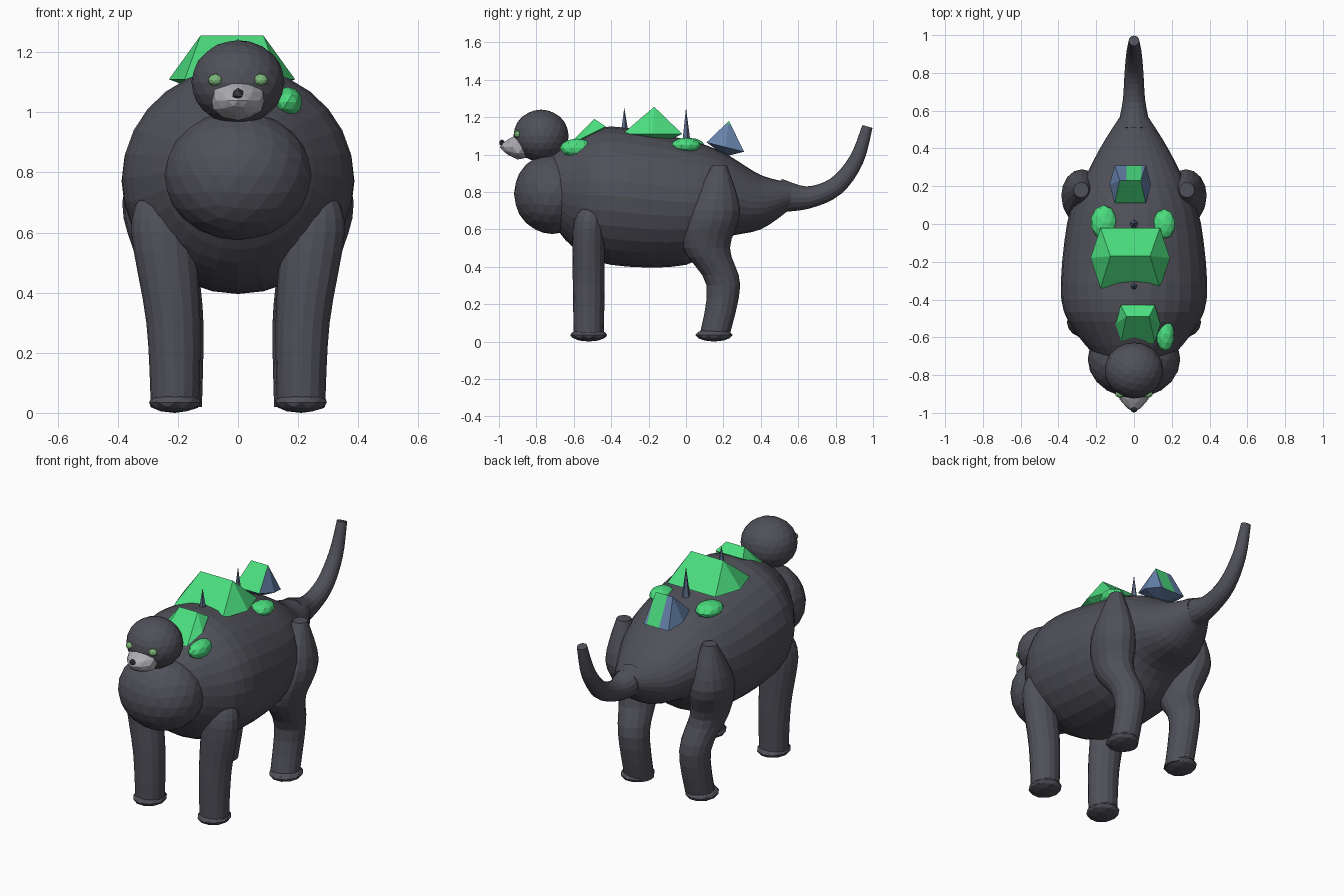
import bpy, bmesh, math
from mathutils import Vector, Matrix

default_cube = bpy.data.objects.get("Cube")
if default_cube:
    bpy.data.objects.remove(default_cube, do_unlink=True)


def material(name, *rgb):
    mat = bpy.data.materials.new(name)
    mat.use_nodes = True
    mat.diffuse_color = (*rgb, 1)
    shader = mat.node_tree.nodes["Principled BSDF"]
    shader.inputs["Base Color"].default_value = (*rgb, 1)
    return mat


hide = material("charcoal hide", 0.08, 0.08, 0.1)
green = material("bright green crystal", 0.07, 0.72, 0.21)
blue = material("slate blue crystal", 0.13, 0.22, 0.4)
pale = material("pale grey muzzle", 0.42, 0.42, 0.45)
dark = material("dark nose", 0.05, 0.05, 0.06)
dull_green = material("dull green eye", 0.2, 0.48, 0.19)
dark_blue = material("dark blue spike", 0.11, 0.15, 0.25)

SIDEWAYS = Vector((1, 0, 0))
BACKWARD = Vector((0, 1, 0))
UPWARD = Vector((0, 0, 1))


def finish(bm, name, *materials):
    bmesh.ops.recalc_face_normals(bm, faces=bm.faces[:])
    mesh = bpy.data.meshes.new(name)
    bm.to_mesh(mesh)
    bm.free()
    for mat in materials:
        mesh.materials.append(mat)
    obj = bpy.data.objects.new(name, mesh)
    bpy.context.collection.objects.link(obj)
    return obj


def smooth_rows(rows, steps=4):
    """Blend a few control rows into a smooth series."""
    rows = [Vector(row) for row in rows]
    last = len(rows) - 1
    result = []
    for i in range(last):
        start, end = rows[i], rows[i + 1]
        slope_in = (end - rows[max(i - 1, 0)]) / 2
        slope_out = (rows[min(i + 2, last)] - start) / 2
        for step in range(steps):
            t = step / steps
            ease = t * t * (3 - 2 * t)
            result.append(start.lerp(end, ease)
                          + slope_in * t * (1 - t) ** 2
                          - slope_out * t * t * (1 - t))
    return result + [rows[last]]


def tube(name, rows, mat, axis=None, sides=16):
    """Skin elliptical rings: x, y, z, half width, half depth."""
    bm = bmesh.new()
    rows = smooth_rows(rows)
    centres = [Vector(row[:3]) for row in rows]
    rings = []
    for i, (centre, row) in enumerate(zip(centres, rows)):
        along = axis or centres[min(i + 1, len(rows) - 1)] - centres[max(i - 1, 0)]
        other = SIDEWAYS.cross(along).normalized()
        angles = [math.tau * k / sides for k in range(sides)]
        rings.append([bm.verts.new(centre + SIDEWAYS * row[3] * math.cos(angle)
                                   + other * row[4] * math.sin(angle))
                      for angle in angles])
    for ring, following in zip(rings, rings[1:]):
        for k in range(sides):
            n = (k + 1) % sides
            bm.faces.new((ring[k], ring[n], following[n], following[k]))
    bm.faces.new(rings[0])
    bm.faces.new(rings[-1])
    return finish(bm, name, mat)


def ball(name, centre, radii, mat, detail=3, taper=0):
    """Faceted ellipsoid, optionally narrowed towards the front."""
    bm = bmesh.new()
    bmesh.ops.create_icosphere(bm, subdivisions=detail, radius=1)
    for vert in bm.verts:
        narrow = 1 - taper * max(0, -vert.co.y)
        vert.co.x *= narrow
        vert.co.z *= narrow
    bmesh.ops.transform(bm, verts=bm.verts,
                        matrix=Matrix.LocRotScale(Vector(centre), None, Vector(radii)))
    return finish(bm, name, mat)


def crystal(name, centre, width, depth, peak, ridge_y, slope, *materials):
    """Six-cornered block rising to a short crosswise ridge."""
    x, y, z = centre
    bm = bmesh.new()
    for side in (-1, 1):
        bm.verts.new((x + side * width, y, z))
        bm.verts.new((x + side * width / 2, ridge_y, peak))
        for end in (-depth, depth):
            bm.verts.new((x + side * width * 0.75, y + end, z + end * slope))
    bm.verts.new((x, y, z - depth / 2))
    bmesh.ops.convex_hull(bm, input=bm.verts[:])
    return finish(bm, name, *materials)


def spike(name, y, base, width):
    tip = 1.25
    bm = bmesh.new()
    bmesh.ops.create_cone(bm, cap_ends=True, segments=5, radius1=width, radius2=0,
                          depth=tip - base,
                          matrix=Matrix.Translation((0, y, (tip + base) / 2)))
    finish(bm, name, dark_blue)


# Torso rows: y, centre height, half width, half height
torso = [(-0.75, 0.83, 0.15, 0.15), (-0.6, 0.79, 0.29, 0.29),
         (-0.4, 0.78, 0.385, 0.37), (0, 0.745, 0.355, 0.335),
         (0.2, 0.78, 0.28, 0.23), (0.4, 0.745, 0.18, 0.145),
         (0.56, 0.78, 0.08, 0.07)]
tube("torso", [(0, *row) for row in torso], hide, BACKWARD, sides=28)
ball("chest", (0, -0.715, 0.79), (0.245, 0.205, 0.215), hide)

# Tail rows: y, height, radius
tail = [(0.5, 0.78, 0.09), (0.65, 0.77, 0.06), (0.8, 0.83, 0.05),
        (0.91, 0.97, 0.04), (0.97, 1.15, 0.028)]
tube("tail", [(0, *row, row[-1]) for row in tail], hide)

# Leg rows: x, y, height, half width, half depth
front_leg = [(0.21, -0.52, 0.02, 0.08, 0.08), (0.215, -0.52, 0.3, 0.09, 0.085),
             (0.25, -0.52, 0.6, 0.105, 0.085), (0.25, -0.5, 0.72, 0.08, 0.07)]
back_leg = [(0.2, 0.15, 0.02, 0.08, 0.08), (0.2, 0.2, 0.3, 0.085, 0.09),
            (0.235, 0.11, 0.5, 0.1, 0.125), (0.275, 0.15, 0.7, 0.11, 0.14),
            (0.28, 0.18, 0.94, 0.04, 0.04)]
for side, sign in (("left", 1), ("right", -1)):
    for part, rows in (("front", front_leg), ("back", back_leg)):
        tube(f"{side}_{part}_leg", [(sign * x, *rest) for x, *rest in rows], hide, UPWARD)
        ball(f"{side}_{part}_foot", (sign * 0.21, rows[0][1], 0.035),
             (0.09, 0.1, 0.035), hide, detail=2)
    ball(f"{side}_eye", (sign * 0.075, -0.9, 1.108), (0.025, 0.02, 0.02),
         dull_green, detail=2)

# Head
ball("head", (0, -0.775, 1.1), (0.155, 0.148, 0.14), hide)
ball("muzzle", (0, -0.9, 1.04), (0.092, 0.095, 0.067), pale, detail=2, taper=0.45)
ball("nose", (0, -0.984, 1.062), (0.02, 0.015, 0.02), dark, detail=1)

# Crystals along the back
crystal("middle_crystal", (-0.02, -0.18, 1.11), 0.21, 0.16, 1.255, -0.17, 0, green)
crystal("neck_crystal", (0.02, -0.53, 1.1), 0.12, 0.1, 1.19, -0.49, 0.5, green)
rump = crystal("rump_crystal", (-0.02, 0.21, 1.04), 0.11, 0.1, 1.18, 0.23, -0.25,
               blue, green)

# Rump crystal colours: green front, and a green stripe cut into the blue back
stripe = 0.04
bm = bmesh.new()
bm.from_mesh(rump.data)
for edge in (-stripe, stripe):
    bmesh.ops.bisect_plane(bm, geom=bm.verts[:] + bm.edges[:] + bm.faces[:],
                           plane_co=SIDEWAYS * edge, plane_no=SIDEWAYS)
bm.normal_update()
for face in bm.faces:
    in_stripe = abs(face.calc_center_median().x) < stripe
    front = face.normal.y < -0.3
    face.material_index = int(face.normal.z > 0 and (front or in_stripe))
bm.to_mesh(rump.data)
bm.free()

# Rounded crystal lumps
ball("left_lump", (0.16, 0, 1.05), (0.06, 0.08, 0.04), green, detail=2)
ball("right_lump", (-0.16, 0.01, 1.05), (0.07, 0.09, 0.04), green, detail=2)
ball("shoulder_lump", (0.165, -0.585, 1.035), (0.05, 0.09, 0.05), green, detail=2)

# Thin spikes on the spine
spike("front_spike", -0.33, 1.1, 0.025)
spike("back_spike", 0, 1.06, 0.025)
